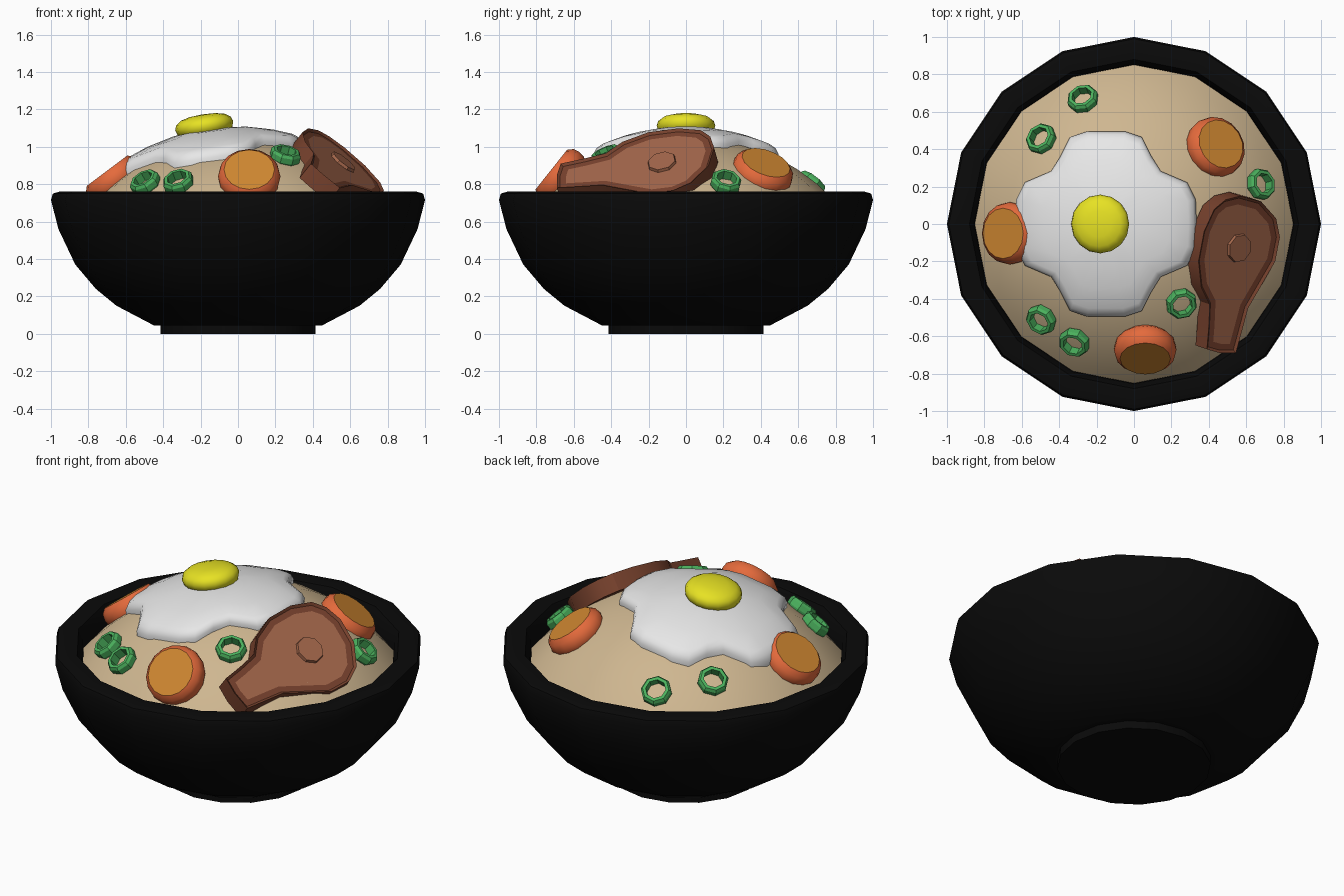
import bpy, bmesh, math
from mathutils import Vector, Matrix

if "Cube" in bpy.data.objects:
    bpy.data.objects.remove(bpy.data.objects["Cube"])

R, ZC = 1.087, -0.03          # sphere that carries the rice dome


def material(name, rgb):
    m = bpy.data.materials.new(name)
    m.diffuse_color = (*rgb, 1)
    m.use_nodes = True
    m.node_tree.nodes["Principled BSDF"].inputs["Base Color"].default_value = m.diffuse_color
    return m


BLACK = material("black glaze", (0.003, 0.003, 0.003))
RICE = material("rice beige", (0.62, 0.47, 0.28))
WHITE = material("egg white", (0.83, 0.83, 0.83))
YELLOW = material("yolk yellow", (0.80, 0.76, 0.017))
ORANGE = material("carrot orange", (0.78, 0.145, 0.045))
AMBER = material("carrot core amber", (0.62, 0.24, 0.03))
GREEN = material("onion green", (0.07, 0.44, 0.11))
BROWN = material("meat brown", (0.19, 0.055, 0.027))
TAN = material("meat tan", (0.37, 0.135, 0.07))


def dome(x, y, lift=0.0):
    """Point over (x, y) on the rice sphere raised by lift."""
    return Vector((x, y, ZC + math.sqrt((R + lift) ** 2 - x * x - y * y)))


def frame(pos, normal):
    q = Vector(normal).to_track_quat('Z', 'Y')
    return Matrix.Translation(pos) @ q.to_matrix().to_4x4()


def finish(name, bm, mats, angle=35):
    me = bpy.data.meshes.new(name)
    bmesh.ops.remove_doubles(bm, verts=bm.verts, dist=1e-5)
    bm.to_mesh(me)
    bm.free()
    for m in mats:
        me.materials.append(m)
    ob = bpy.data.objects.new(name, me)
    bpy.context.collection.objects.link(ob)
    if angle:
        bpy.ops.object.select_all(action='DESELECT')
        ob.select_set(True)
        bpy.context.view_layer.objects.active = ob
        bpy.ops.object.shade_smooth_by_angle(angle=math.radians(angle))
    return ob


def lathe(name, prof, n, mats, mat=Matrix(), index=lambda i: 0, closed=False, angle=35):
    """Turn a (radius, height) profile around z; index gives the material per band."""
    bm = bmesh.new()
    rings = []
    for r, z in prof:
        if r == 0:
            rings.append([bm.verts.new(mat @ Vector((0, 0, z)))] * n)
        else:
            rings.append([bm.verts.new(mat @ Vector((r * math.cos(math.tau * k / n),
                          r * math.sin(math.tau * k / n), z))) for k in range(n)])
    for i in range(len(prof) if closed else len(prof) - 1):
        a, b = rings[i], rings[(i + 1) % len(prof)]
        for k in range(n):
            j = (k + 1) % n
            f = bm.faces.new(list(dict.fromkeys((a[k], a[j], b[j], b[k]))))
            f.material_index = index(i)
    return finish(name, bm, mats, angle)


# Bowl with foot and rolled rim
lathe("bowl", [(0, 0), (0.415, 0), (0.415, 0.045), (0.45, 0.045), (0.65, 0.15), (0.76, 0.24),
               (0.87, 0.37), (0.96, 0.56), (1.0, 0.715), (0.99, 0.75), (0.955, 0.76),
               (0.88, 0.755), (0.855, 0.70), (0.85, 0.62), (0, 0.6)], 16, [BLACK])

# Rice dome
lathe("rice", [(r, dome(r, 0).z) for r in (0.855, 0.8, 0.7, 0.6, 0.5, 0.4, 0.3, 0.2, 0.1)]
      + [(0, R + ZC)], 16, [RICE])

# Egg white: four-lobed outline draped over the rice in concentric rings
quad = [(0.48, 0.0), (0.475, 0.13), (0.43, 0.22), (0.29, 0.28), (0.24, 0.36), (0.19, 0.46), (0.1, 0.49)]
outline = quad + [(-x, y) for x, y in reversed(quad)]
outline += [(x, -y) for x, y in reversed(outline[1:-1])]
bm = bmesh.new()
rings = []
for s, lift in ((1.0, -0.015), (1.01, 0.02), (0.98, 0.042), (0.92, 0.05), (0.7, 0.051), (0.4, 0.052)):
    rings.append([bm.verts.new(dome(-0.15 + s * x, s * y, lift)) for x, y in outline])
n = len(outline)
for a, b in zip(rings, rings[1:]):
    for k in range(n):
        bm.faces.new((a[k], a[(k + 1) % n], b[(k + 1) % n], b[k]))
tip = bm.verts.new(dome(-0.15, 0, 0.052))
for k in range(n):
    bm.faces.new((rings[-1][k], rings[-1][(k + 1) % n], tip))
finish("egg_white", bm, [WHITE], 60)

# Yolk
yolk = [(0, -0.05), (0.11, -0.05), (0.148, -0.025), (0.157, 0.005), (0.148, 0.03),
        (0.12, 0.05), (0.07, 0.062), (0, 0.066)]
lathe("yolk", yolk, 16, [YELLOW], frame((-0.18, 0, 1.108), (-0.16, 0, 1)), angle=60)

# Carrot slices: face centre and tilt
carrot = [(0, -0.12), (0.14, -0.12), (0.162, -0.095), (0.167, -0.06), (0.16, -0.025), (0.135, 0), (0, 0)]
for i, (pos, nrm) in enumerate([((0.06, -0.72, 0.878), (0, -0.78, 0.62)),
                                ((-0.70, -0.05, 0.872), (-0.6, 0, 0.8)),
                                ((0.465, 0.428, 0.915), (0.48, 0.3, 0.8))]):
    lathe(f"carrot_{i + 1}", carrot, 16, [ORANGE, AMBER], frame(pos, nrm),
          index=lambda b: 1 if b == 5 else 0)

# Spring onion rings
ring = [(0.055, -0.02), (0.073, -0.02), (0.084, 0.0), (0.084, 0.03), (0.073, 0.045), (0.055, 0.045)]
for i, (x, y) in enumerate([(-0.27, 0.66), (-0.49, 0.45), (0.67, 0.21), (0.25, -0.42),
                            (-0.49, -0.505), (-0.315, -0.625)]):
    p = dome(x, y)
    lathe(f"onion_ring_{i + 1}", ring, 8, [GREEN], frame(p, p - Vector((0, 0, ZC))),
          closed=True, angle=0)


# Meat slice: chop outline laid on a tilted plane, extruded down, tan centre inset
def plane(x, y):
    return Vector((x, y, 1.06 - 0.8 * (x - 0.43) + 0.28 * (y + 0.02)))


up = Vector((0.8, -0.28, 1)).normalized()
chop = [(0.57, 0.15), (0.68, 0.12), (0.76, 0.03), (0.78, -0.07), (0.755, -0.2), (0.68, -0.33),
        (0.61, -0.45), (0.575, -0.58), (0.545, -0.69), (0.46, -0.69), (0.39, -0.67), (0.40, -0.55),
        (0.405, -0.43), (0.36, -0.34), (0.345, -0.2), (0.375, -0.04), (0.43, 0.08), (0.49, 0.13)]
bm = bmesh.new()
top = [bm.verts.new(plane(x, y)) for x, y in chop]
low = [bm.verts.new(v.co - up * 0.1) for v in top]
for k in range(len(chop)):
    j = (k + 1) % len(chop)
    bm.faces.new((top[k], top[j], low[j], low[k]))
bm.faces.new(low)
face = bm.faces.new(top)
bmesh.ops.recalc_face_normals(bm, faces=bm.faces)
bmesh.ops.inset_region(bm, faces=[face], thickness=0.014, depth=0.0, use_even_offset=True)
bmesh.ops.translate(bm, verts=[v for v in top], vec=-up * 0.012)
bmesh.ops.inset_region(bm, faces=[face], thickness=0.034, depth=0.0, use_even_offset=True)
face.material_index = 1
finish("meat_slice", bm, [BROWN, TAN], 30)

# Bone disc in the meat
m = frame(plane(0.565, -0.13), up) @ Matrix.Diagonal((1.0, 1.0, 1.0, 1))
lathe("meat_bone", [(0.08, -0.01), (0.076, 0.006), (0, 0.006)], 8, [TAN], m)
